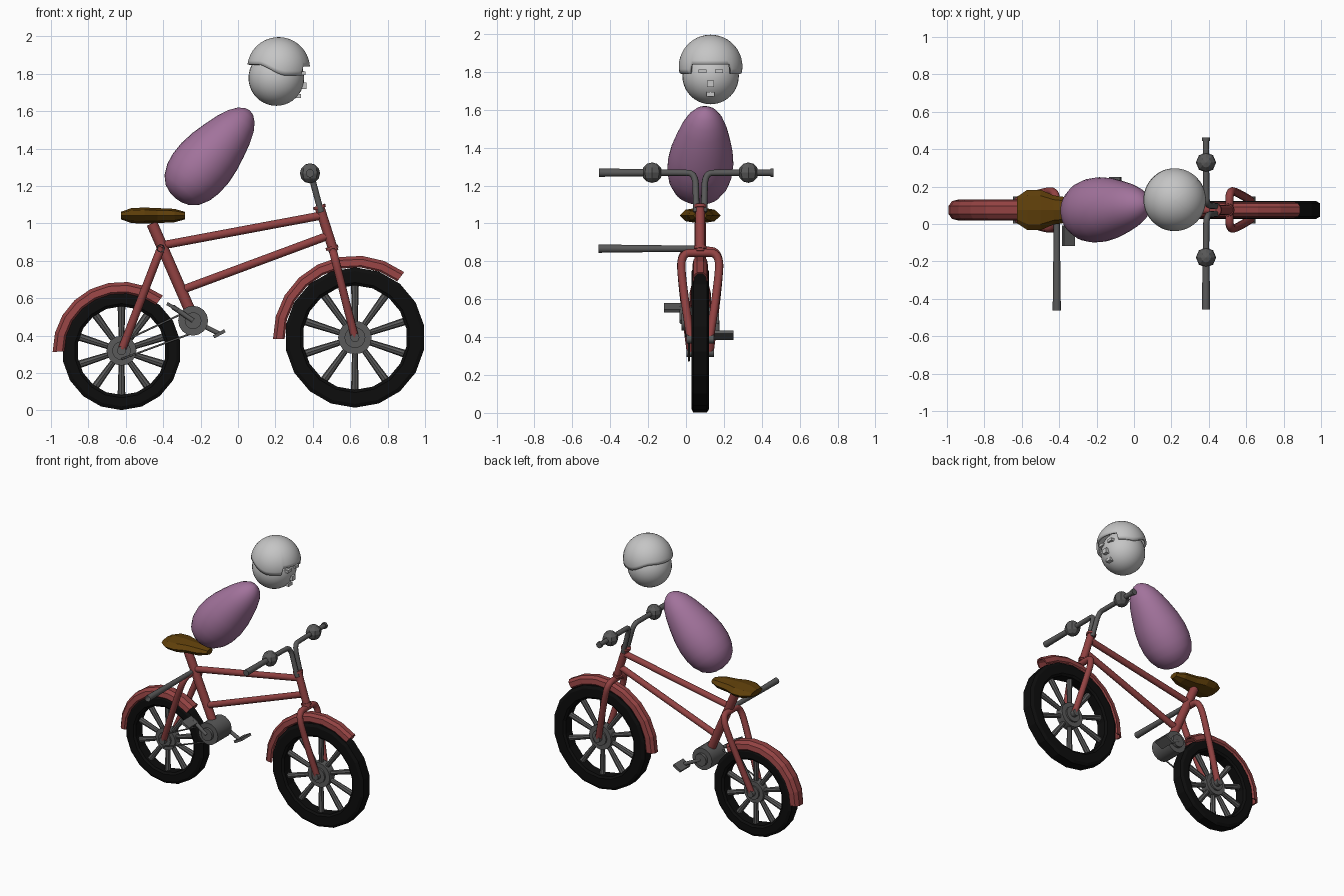
import bpy, bmesh, math
from math import sin, cos, pi, radians
from mathutils import Vector, Matrix

cube = bpy.data.objects.get("Cube")
if cube:
    bpy.data.objects.remove(cube, do_unlink=True)

MID = 0.075  # y of the bicycle's centre plane


def material(name, *rgb):
    m = bpy.data.materials.new(name)
    m.use_nodes = True
    m.diffuse_color = (*rgb, 1)
    m.node_tree.nodes["Principled BSDF"].inputs["Base Color"].default_value = (*rgb, 1)
    return m


RED = material("red paint", 0.29, 0.055, 0.055)
METAL = material("dark grey metal", 0.1, 0.1, 0.1)
RUBBER = material("black rubber", 0.004, 0.004, 0.004)
LEATHER = material("brown leather", 0.115, 0.05, 0.003)
CLOTH = material("mauve cloth", 0.36, 0.17, 0.33)
PALE = material("pale grey", 0.56, 0.56, 0.56)


def finish(name, bm, mat, smooth=None):
    bmesh.ops.recalc_face_normals(bm, faces=bm.faces)
    me = bpy.data.meshes.new(name)
    bm.to_mesh(me)
    bm.free()
    me.materials.append(mat)
    ob = bpy.data.objects.new(name, me)
    bpy.context.collection.objects.link(ob)
    if smooth:
        bpy.ops.object.select_all(action='DESELECT')
        ob.select_set(True)
        bpy.context.view_layer.objects.active = ob
        bpy.ops.object.shade_smooth_by_angle(angle=radians(smooth))
    return ob


def add_rod(bm, a, b, r1, r2=None, caps=True, sides=16):
    a, b = Vector(a), Vector(b)
    d = b - a
    mat = Matrix.Translation((a + b) / 2) @ d.to_track_quat('Z', 'Y').to_matrix().to_4x4()
    bmesh.ops.create_cone(bm, cap_ends=caps, segments=sides, radius1=r1,
                          radius2=r1 if r2 is None else r2, depth=d.length, matrix=mat)


def rod(name, a, b, r1, mat, r2=None, caps=True):
    bm = bmesh.new()
    add_rod(bm, a, b, r1, r2, caps)
    return finish(name, bm, mat, 40)


def box(name, loc, size, mat, tilt=0):
    bm = bmesh.new()
    bmesh.ops.create_cube(bm, size=1, matrix=Matrix.Translation(loc)
                          @ Matrix.Rotation(tilt, 4, 'Y') @ Matrix.Diagonal((*size, 1)))
    return finish(name, bm, mat)


def pipe(name, points, r, mat):
    """Bent tube along a smooth curve."""
    cu = bpy.data.curves.new(name, 'CURVE')
    cu.dimensions = '3D'
    cu.bevel_depth, cu.bevel_resolution, cu.use_fill_caps = r, 3, True
    sp = cu.splines.new('NURBS')
    sp.points.add(len(points) - 1)
    for p, co in zip(sp.points, points):
        p.co = (*co, 1)
    sp.order_u, sp.use_endpoint_u, sp.resolution_u = 3, True, 8
    cu.materials.append(mat)
    ob = bpy.data.objects.new(name, cu)
    bpy.context.collection.objects.link(ob)
    bpy.ops.object.select_all(action='DESELECT')
    ob.select_set(True)
    bpy.context.view_layer.objects.active = ob
    bpy.ops.object.convert(target='MESH')
    return ob


def skin(bm, rings, close=False, caps=False):
    """Bridge rings of points into a surface."""
    vs = [[bm.verts.new(p) for p in ring] for ring in rings]
    n = len(vs[0])
    for i in range(len(vs) - (not close)):
        a, b = vs[i], vs[(i + 1) % len(vs)]
        for j in range(n):
            bm.faces.new((a[j], a[(j + 1) % n], b[(j + 1) % n], b[j]))
    if caps:
        bm.faces.new(vs[0])
        bm.faces.new(vs[-1])


def hoop(name, section, cx, cz, angles, mat, close):
    """Sweep a (radius, side) section around a wheel centre."""
    bm = bmesh.new()
    skin(bm, [[(cx + r * cos(a), MID + y, cz + r * sin(a)) for r, y in section]
              for a in angles], close, not close)
    return finish(name, bm, mat)


# Wheels with spokes, hubs, mudguards and forks
def wheel(label, x, z, r, guard_r, guard_w, hub_r, crown):
    inner = r * 0.745
    half = [(inner, .036), (inner + .015, .047), (r - .02, .047), (r, .036)]
    section = half + [(q, -y) for q, y in reversed(half)]
    hoop(label + "_tyre", section, x, z, [2 * pi * (i + .5) / 18 for i in range(18)], RUBBER, True)

    bm = bmesh.new()
    for i in range(10):
        a = radians(18 + 36 * i)
        d = Vector((cos(a), 0, sin(a)))
        c = Vector((x, MID, z))
        add_rod(bm, c + d * hub_r * .7, c + d * (inner + .01), .015, .021, sides=8)
    finish(label + "_spokes", bm, METAL, 40)

    bm = bmesh.new()
    for rad, w in ((hub_r, .03), (hub_r * .62, .042), (.024, .072)):
        add_rod(bm, (x, MID - w, z), (x, MID + w, z), rad)
    finish(label + "_hub", bm, METAL, 40)

    w, g = guard_w, guard_r
    outer = [(g - .052, -w), (g - .018, -w * .85), (g, -w * .4)]
    outer += [(q, -y) for q, y in reversed(outer)]
    under = [(q - .01, y * .8) for q, y in reversed(outer)]
    hoop(label + "_mudguard", outer + under, x, z,
         [radians(53 + (181 - 53) * i / 8) for i in range(9)], RED, False)

    foot, top = Vector((x, MID, z)), Vector((crown[0], MID, crown[1]))
    path = [(.05, 0), (.1, .7), (.1, 1), (0, 1), (-.1, 1), (-.1, .7), (-.05, 0)]
    pipe(label + "_fork", [foot.lerp(top, t) + Vector((0, y, 0)) for y, t in path], .022, RED)


wheel("front", .625, .39, .375, .438, .042, .09, (.51, .845))
wheel("rear", -.623, .32, .318, .368, .056, .08, (-.417, .855))


# Frame tubes
def frame(name, x1, z1, x2, z2, r):
    rod(name, (x1, MID, z1), (x2, MID, z2), r, RED)


frame("top_tube", -.42, .88, .45, 1.043, .022)
frame("down_tube", -.32, .637, .475, .932, .022)
frame("seat_tube", -.46, 1.0, -.255, .53, .03)
frame("head_tube", .435, 1.09, .512, .85, .026)
frame("upper_collar", .433, 1.096, .438, 1.08, .034)
frame("lower_collar", .5, .878, .505, .862, .034)

# Loose hollow bar beside the seat tube
rod("side_bar", (-.413, -.463, .867), (-.413, .1, .867), .022, METAL, .015, caps=False)

# Handlebars, mirrored about the centre plane
for side, label in ((-1, "right"), (1, "left")):
    pts = [(.445, .02, 1.06), (.425, .022, 1.13), (.39, .025, 1.265), (.385, .1, 1.268), (.385, .5, 1.268)]
    end = .385 if side > 0 else .3
    pts[-1] = (.385, end, 1.268)
    pipe(label + "_handlebar", [(x, MID + side * y, z) for x, y, z in pts], .017, METAL)
    bm = bmesh.new()
    bmesh.ops.create_uvsphere(bm, u_segments=8, v_segments=6, radius=.054,
                              matrix=Matrix.Translation((.385, MID + side * .254, 1.268)))
    finish(label + "_hand", bm, METAL)
rod("right_grip", (.385, -.458, 1.268), (.385, -.15, 1.268), .022, METAL, .018)
rod("left_end_cap", (.385, .445, 1.268), (.385, .463, 1.268), .022, METAL)

# Crank case, cranks, pedals and chain
BX, BZ = -.24, .48
bm = bmesh.new()
for rad, y1, y2 in ((.08, -.005, .155), (.045, -.025, .175)):
    add_rod(bm, (BX, y1, BZ), (BX, y2, BZ), rad)
finish("crank_case", bm, METAL, 40)
for label, y, px, pz, py in (("right", -.022, -.35, .555, -.062), ("left", .165, -.1, .41, .195)):
    rod(label + "_crank", (BX, y, BZ), (px, y, pz), .013, METAL)
    tilt = .5 if label == "right" else -.5
    box(label + "_pedal", (px, py, pz), (.068, .11, .018), METAL, tilt)
for label, up in (("upper", 1), ("lower", -1)):
    rod(label + "_chain", (BX, .015, BZ + up * .065), (-.623, .015, .32 + up * .045), .005, METAL)

# Saddle: wide at the back, narrow at the nose
stations = [(-.626, .07, .02), (-.57, .108, .04), (-.5, .108, .043), (-.43, .078, .04),
            (-.34, .065, .036), (-.283, .035, .02)]
bm = bmesh.new()
skin(bm, [[(x, MID + w * cos(i * pi / 4), 1.042 + h * sin(i * pi / 4)) for i in range(8)]
          for x, w, h in stations], caps=True)
finish("saddle", bm, LEATHER)

# Torso: egg shape leaning forward
base, tip = Vector((-.335, .058, 1.138)), Vector((.062, .107, 1.602))
profile = [(0, .004), (.01, .045), (.035, .085), (.09, .122), (.18, .15), (.28, .163), (.4, .165),
           (.53, .155), (.66, .136), (.78, .115), (.88, .09), (.95, .06), (.988, .03), (1, .004)]
axis = (tip - base).normalized()
side_dir = Vector((0, 1, 0))
side_dir = (side_dir - axis * side_dir.dot(axis)).normalized()
up_dir = axis.cross(side_dir)
start, end = base - axis * .002, tip + axis * .002
bm = bmesh.new()
skin(bm, [[start.lerp(end, t) + side_dir * (r * 1.05 * cos(a)) + up_dir * (r * sin(a))
           for a in [2 * pi * i / 32 for i in range(32)]] for t, r in profile], caps=True)
finish("torso", bm, CLOTH, 60)

# Head
HY = .13
bm = bmesh.new()
bmesh.ops.create_uvsphere(bm, u_segments=32, v_segments=20, radius=.149,
                          matrix=Matrix.Translation((.205, HY, 1.778)))
finish("head", bm, PALE, 60)


# Helmet: dome whose rim rises over the face and at the back
def rim(a):
    if abs(a) < radians(39):
        return 1.84
    back = max(0, min(1, (abs(a) - 1.3) / 1.0))
    return 1.79 + .06 * back * back * (3 - 2 * back)


bm = bmesh.new()
rings = []
for k in range(13):
    ring = []
    for i in range(72):
        a = 2 * pi * (i + .5) / 72 - pi
        low = math.acos((rim(a) - 1.828) / .168)
        t = max(.01, low * k / 12)
        ring.append((.217 + .168 * sin(t) * cos(a), HY + .168 * sin(t) * sin(a), 1.828 + .168 * cos(t)))
    rings.append(ring)
skin(bm, rings)
bm.faces.new(bm.verts[:72]) if not bm.verts.ensure_lookup_table() else None
helmet = finish("helmet", bm, PALE, 45)
shell = helmet.modifiers.new("thickness", 'SOLIDIFY')
shell.thickness, shell.offset = .014, -1

# Face: raised blocks
for name, x, y, z, w, h in (("right_eye", .345, -.044, 1.803, .042, .02), ("left_eye", .345, .044, 1.803, .042, .02),
                            ("nose", .35, 0, 1.737, .036, .034), ("mouth", .32, 0, 1.682, .042, .022)):
    box(name, (x, HY + y, z), (.032, w, h), PALE)
